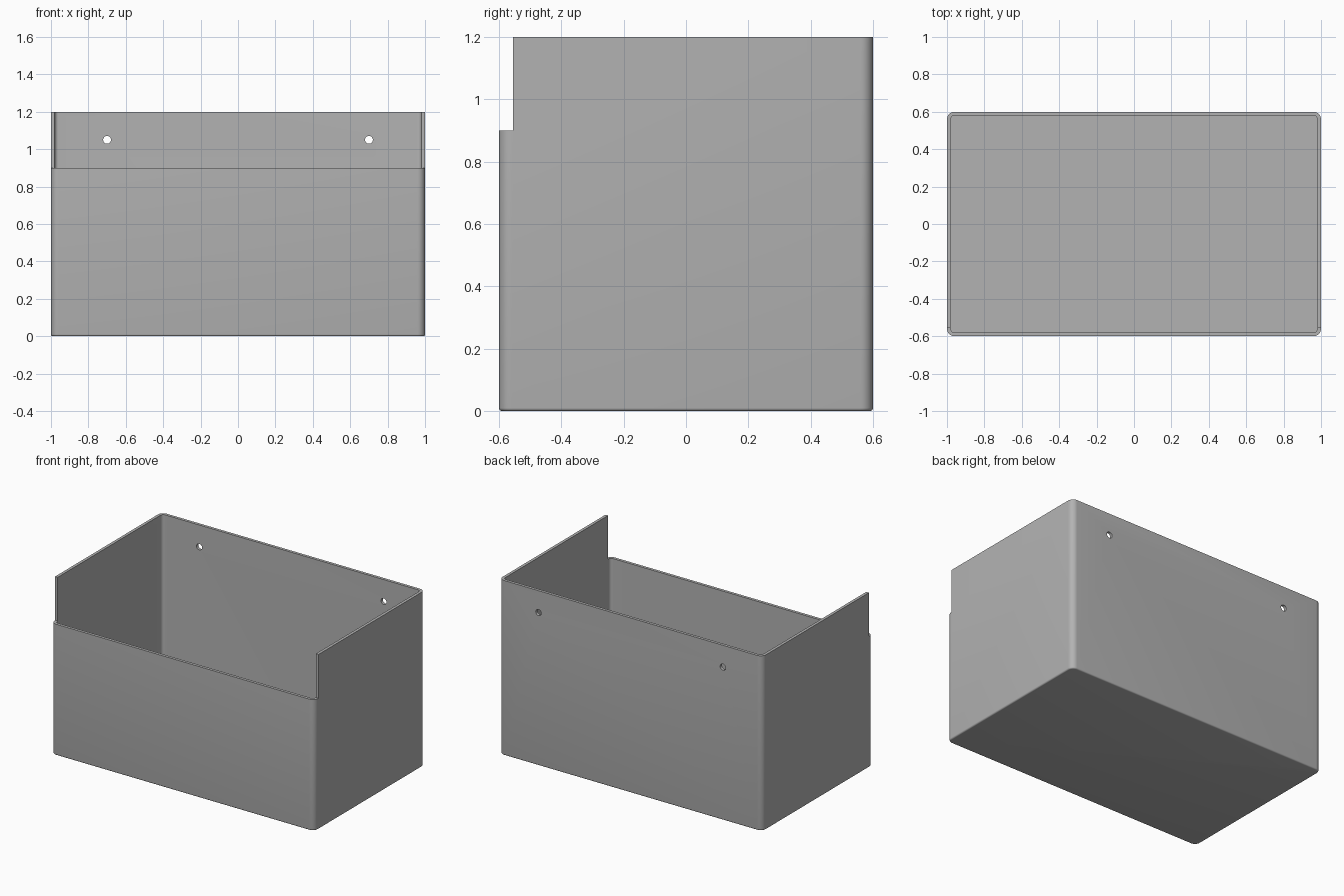
import bpy
import bmesh
from math import sin, cos, pi, radians

if "Cube" in bpy.data.objects:
    bpy.data.objects.remove(bpy.data.objects["Cube"], do_unlink=True)

HALF_X, HALF_Y, HEIGHT = 1.0, 0.6, 1.2
WALL, CORNER, FOOT = 0.02, 0.04, 0.01
FRONT_HEIGHT, FRONT_CUT_Y = 0.9, -0.555
STEPS = 8

grey = bpy.data.materials.new("plain grey")
grey.use_nodes = True
colour = (0.45, 0.45, 0.45, 1)
grey.diffuse_color = colour
grey.node_tree.nodes["Principled BSDF"].inputs["Base Color"].default_value = colour


def ring(bm, inset, z):
    """Rounded rectangle, pulled in from the outer wall by inset."""
    r = CORNER - inset
    verts = []
    for q, (sx, sy) in enumerate([(1, 1), (-1, 1), (-1, -1), (1, -1)]):
        for i in range(STEPS + 1):
            a = (q + i / STEPS) * pi / 2
            verts.append(bm.verts.new((sx * (HALF_X - CORNER) + r * cos(a),
                                       sy * (HALF_Y - CORNER) + r * sin(a), z)))
    return verts


def cutter(name):
    """Hide the active object and subtract it from the bin."""
    obj = bpy.context.object
    obj.name = name
    obj.hide_render = True
    obj.hide_viewport = True
    obj.display_type = 'WIRE'
    mod = bin_obj.modifiers.new(name, 'BOOLEAN')
    mod.operation = 'DIFFERENCE'
    mod.solver = 'EXACT'
    mod.object = obj
    return obj


# Bin shell: rounded foot, outer wall, rim, inner wall, floor
bm = bmesh.new()
levels = [(FOOT * (1 - sin(a)), FOOT * (1 - cos(a)))
          for a in (i * pi / 8 for i in range(5))]
levels += [(0, HEIGHT), (WALL, HEIGHT), (WALL, WALL)]
rings = [ring(bm, inset, z) for inset, z in levels]
for low, high in zip(rings, rings[1:]):
    for i in range(len(low)):
        j = (i + 1) % len(low)
        bm.faces.new((low[i], low[j], high[j], high[i]))
bm.faces.new(rings[0][::-1])
bm.faces.new(rings[-1])
bmesh.ops.recalc_face_normals(bm, faces=bm.faces)
mesh = bpy.data.meshes.new("storage_bin")
bm.to_mesh(mesh)
bm.free()
mesh.materials.append(grey)
bin_obj = bpy.data.objects.new("storage_bin", mesh)
bpy.context.collection.objects.link(bin_obj)

# Lowered front opening
bpy.ops.mesh.primitive_cube_add(size=1, location=(0, FRONT_CUT_Y - 0.25, FRONT_HEIGHT + 0.25))
bpy.context.object.scale = (2.4, 0.5, 0.5)
bpy.context.object.data.materials.append(grey)
cutters = [cutter("front_opening_cutter")]

# Mounting holes through the back wall
for side, name in ((1, "left"), (-1, "right")):
    bpy.ops.mesh.primitive_cylinder_add(vertices=32, radius=0.021, depth=0.2,
                                        location=(side * 0.7, HALF_Y, 1.05),
                                        rotation=(radians(90), 0, 0))
    bpy.context.object.data.materials.append(grey)
    cutters.append(cutter(name + "_hole_cutter"))

# Apply the cuts, drop the cutters and smooth the rounded corners
bpy.ops.object.select_all(action='DESELECT')
bpy.context.view_layer.objects.active = bin_obj
bin_obj.select_set(True)
for mod in list(bin_obj.modifiers):
    bpy.ops.object.modifier_apply(modifier=mod.name)
for obj in cutters:
    bpy.data.objects.remove(obj, do_unlink=True)
bpy.ops.object.shade_smooth_by_angle(angle=radians(30))
